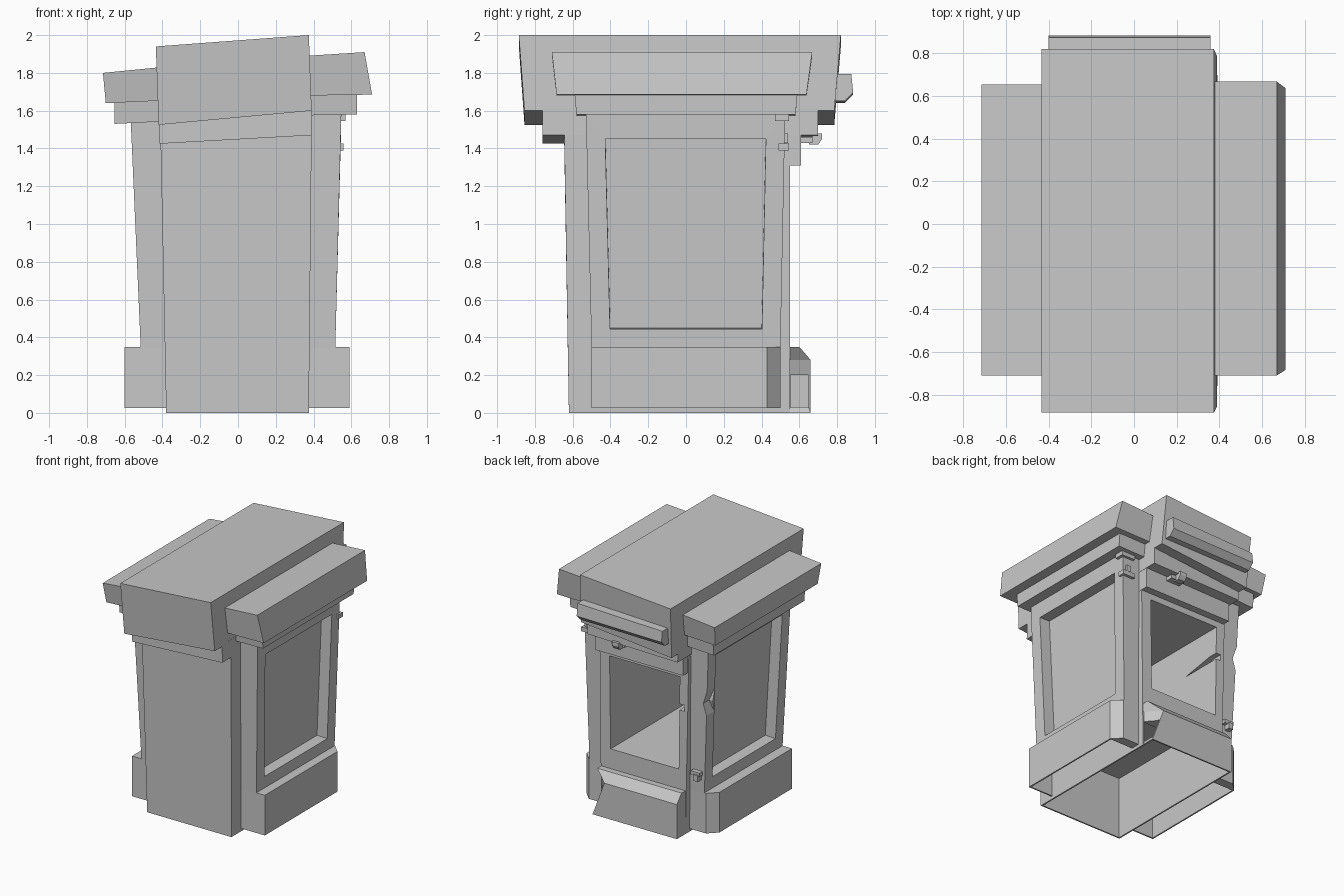
import bpy, bmesh

if "Cube" in bpy.data.objects:
    bpy.data.objects.remove(bpy.data.objects["Cube"])

GREY = (0.58, 0.58, 0.58, 1)
mat = bpy.data.materials.new("plain_grey")
mat.use_nodes = True
mat.diffuse_color = GREY
mat.node_tree.nodes["Principled BSDF"].inputs["Base Color"].default_value = GREY


def loft(name, *rings):
    """Solid through rectangles (xa, xb, y0, y1, z at xa, z at xb)."""
    bm = bmesh.new()
    loops = [[bm.verts.new(p) for p in
              ((xa, y0, za), (xb, y0, zb), (xb, y1, zb), (xa, y1, za))]
             for xa, xb, y0, y1, za, zb in rings]
    bm.faces.new(loops[0])
    bm.faces.new(loops[-1])
    for a, b in zip(loops, loops[1:]):
        for i in range(4):
            j = (i + 1) % 4
            bm.faces.new((a[i], a[j], b[j], b[i]))
    bmesh.ops.recalc_face_normals(bm, faces=bm.faces)
    mesh = bpy.data.meshes.new(name)
    bm.to_mesh(mesh)
    bm.free()
    mesh.materials.append(mat)
    obj = bpy.data.objects.new(name, mesh)
    bpy.context.collection.objects.link(obj)
    return obj


def box(name, x0, x1, y0, y1, z0, z1):
    return loft(name, (x0, x1, y0, y1, z0, z0), (x0, x1, y0, y1, z1, z1))


def cut(obj, *cutters):
    """Subtract the cutters and keep the result as plain mesh."""
    for c in cutters:
        m = obj.modifiers.new("cut", "BOOLEAN")
        m.operation, m.solver, m.object = "DIFFERENCE", "EXACT", c
    bpy.context.view_layer.update()
    deps = bpy.context.evaluated_depsgraph_get()
    mesh = bpy.data.meshes.new_from_object(obj.evaluated_get(deps))
    obj.modifiers.clear()
    obj.data = mesh


def recess_panel(obj, side):
    """Sink a framed panel into the outer face."""
    bm = bmesh.new()
    bm.from_mesh(obj.data)
    bm.normal_update()
    face = max(bm.faces, key=lambda f: f.normal.x * side)
    bmesh.ops.inset_region(bm, faces=[face], thickness=0.1, use_even_offset=True)
    for v in face.verts:
        if v.co.z > 1:
            v.co.z = 1.45
    bmesh.ops.inset_region(bm, faces=[face], thickness=0.002, depth=-0.09)
    bm.to_mesh(obj.data)
    bm.free()


def chamfer_back_corner(obj, side):
    """Bevel the upright edge at the outer back corner."""
    bm = bmesh.new()
    bm.from_mesh(obj.data)
    edge = max(bm.edges, key=lambda e: sum(v.co.x * side + v.co.y for v in e.verts))
    bmesh.ops.bevel(bm, geom=[edge], offset=0.07, segments=1, affect="EDGES")
    bm.to_mesh(obj.data)
    bm.free()


# Cutters for the cupboard opening, open underside and damage
opening = loft("opening_cutter", (-0.32, 0.29, -0.56, 0.7, 0.51, 0.51),
               (-0.33, 0.3, -0.56, 0.7, 1.26, 1.26))
hollow = box("core_hollow_cutter", -0.368, 0.363, -0.608, 0.538, -0.1, 0.5)
plinth_hollow = box("plinth_hollow_cutter", -0.368, 0.363, 0.45, 0.648, -0.1, 0.2)
splinter = loft("splinter_cutter", (-0.37, -0.3, 0.2, 0.6, 0.99, 0.99),
                (-0.37, -0.3, 0.48, 0.6, 1.04, 1.04))
chip = loft("chip_cutter", (-0.62, -0.56, 0.4, 0.6, 0.93, 0.93),
            (-0.62, -0.515, 0.44, 0.6, 1.08, 1.08),
            (-0.62, -0.57, 0.4, 0.6, 1.24, 1.24))

# Central body, back plinth and lintel
core = loft("central_body", (-0.38, 0.375, -0.62, 0.55, 0, 0),
            (-0.41, 0.39, -0.645, 0.55, 1.44, 1.5))
cut(core, opening, hollow, plinth_hollow, splinter)
plinth = loft("back_plinth", (-0.38, 0.375, 0.54, 0.66, 0, 0),
              (-0.38, 0.375, 0.54, 0.66, 0.28, 0.28),
              (-0.38, 0.375, 0.54, 0.6, 0.35, 0.35))
for v in plinth.data.vertices:
    # worn upper corner
    if v.co.x > 0 and v.co.y > 0.65 and v.co.z > 0.2:
        v.co.x = 0.27
cut(plinth, plinth_hollow)
box("back_lintel", -0.4, 0.39, 0.5, 0.61, 1.31, 1.47)

# Tilted stepped cap with the plank on its back
loft("cap_lower_step", (-0.415, 0.392, -0.76, 0.5, 1.425, 1.47),
     (-0.42, 0.39, -0.76, 0.5, 1.54, 1.615))
loft("cap_back_step", (-0.415, 0.392, 0.45, 0.7, 1.455, 1.47),
     (-0.42, 0.39, 0.45, 0.7, 1.54, 1.615))
loft("cap_slab", (-0.42, 0.39, -0.855, 0.785, 1.525, 1.6),
     (-0.435, 0.375, -0.885, 0.82, 1.94, 2.0))
loft("back_plank", (-0.4, 0.36, 0.78, 0.84, 1.64, 1.65),
     (-0.4, 0.36, 0.78, 0.885, 1.685, 1.695),
     (-0.4, 0.36, 0.78, 0.875, 1.77, 1.795))

# Side wings: base, panelled body and two cornice steps
wings = {
    "right": dict(s=-1, base=0.6, top=0.568, body=1.55, back=0.655,
                  low=(0.655, 1.545, 1.53, 1.66, 1.65),
                  high=(0.7, 0.715, 1.655, 1.64, 1.835, 1.8)),
    "left": dict(s=1, base=0.59, top=0.547, body=1.59, back=0.668,
                 low=(0.63, 1.575, 1.58, 1.69, 1.69),
                 high=(0.71, 0.67, 1.68, 1.685, 1.89, 1.91)),
}
for side, w in wings.items():
    s = w["s"]
    base = box(side + "_wing_base", s * 0.37, s * w["base"], -0.5, 0.5, 0.025, 0.35)
    chamfer_back_corner(base, s)
    inside = box("wing_hollow_cutter", s * 0.3, s * (w["base"] - 0.012),
                 -0.488, 0.425, -0.1, 0.338)
    cut(base, inside)
    bpy.data.objects.remove(inside)
    body = loft(side + "_wing_body", (s * 0.37, s * 0.515, -0.5, 0.5, 0.345, 0.345),
                (s * 0.37, s * w["top"], -0.53, 0.525, w["body"], w["body"]))
    recess_panel(body, s)
    if s < 0:
        cut(body, chip)
    x, za, zb, zc, zd = w["low"]
    loft(side + "_cornice_lower", (s * 0.36, s * x, -0.58, 0.58, za, zb),
         (s * 0.36, s * x, -0.59, 0.59, zc, zd))
    x0, x1, za, zb, zc, zd = w["high"]
    loft(side + "_cornice_upper", (s * 0.36, s * x0, -0.685, w["back"] - 0.03, za, zb),
         (s * 0.36, s * x1, -0.71, w["back"], zc, zd))

# Hinges and latch at the back
box("upper_hinge_top", 0.45, 0.57, 0.47, 0.545, 1.545, 1.58)
box("upper_hinge_pin", 0.48, 0.52, 0.5, 0.54, 1.43, 1.48)
box("upper_hinge_bottom", 0.45, 0.558, 0.49, 0.545, 1.39, 1.425)
box("lower_hinge", -0.5, -0.42, 0.48, 0.54, 0.49, 0.52)
box("lower_hinge_pin", -0.49, -0.45, 0.5, 0.55, 0.45, 0.5)
box("latch_bar", 0.08, 0.2, 0.6, 0.67, 1.43, 1.46)
loft("latch_knob", (0.1, 0.16, 0.65, 0.7, 1.42, 1.42),
     (0.1, 0.16, 0.65, 0.72, 1.45, 1.45),
     (0.1, 0.16, 0.69, 0.72, 1.48, 1.48))

# Remove the finished cutters
for c in (opening, hollow, plinth_hollow, splinter, chip):
    bpy.data.objects.remove(c)
